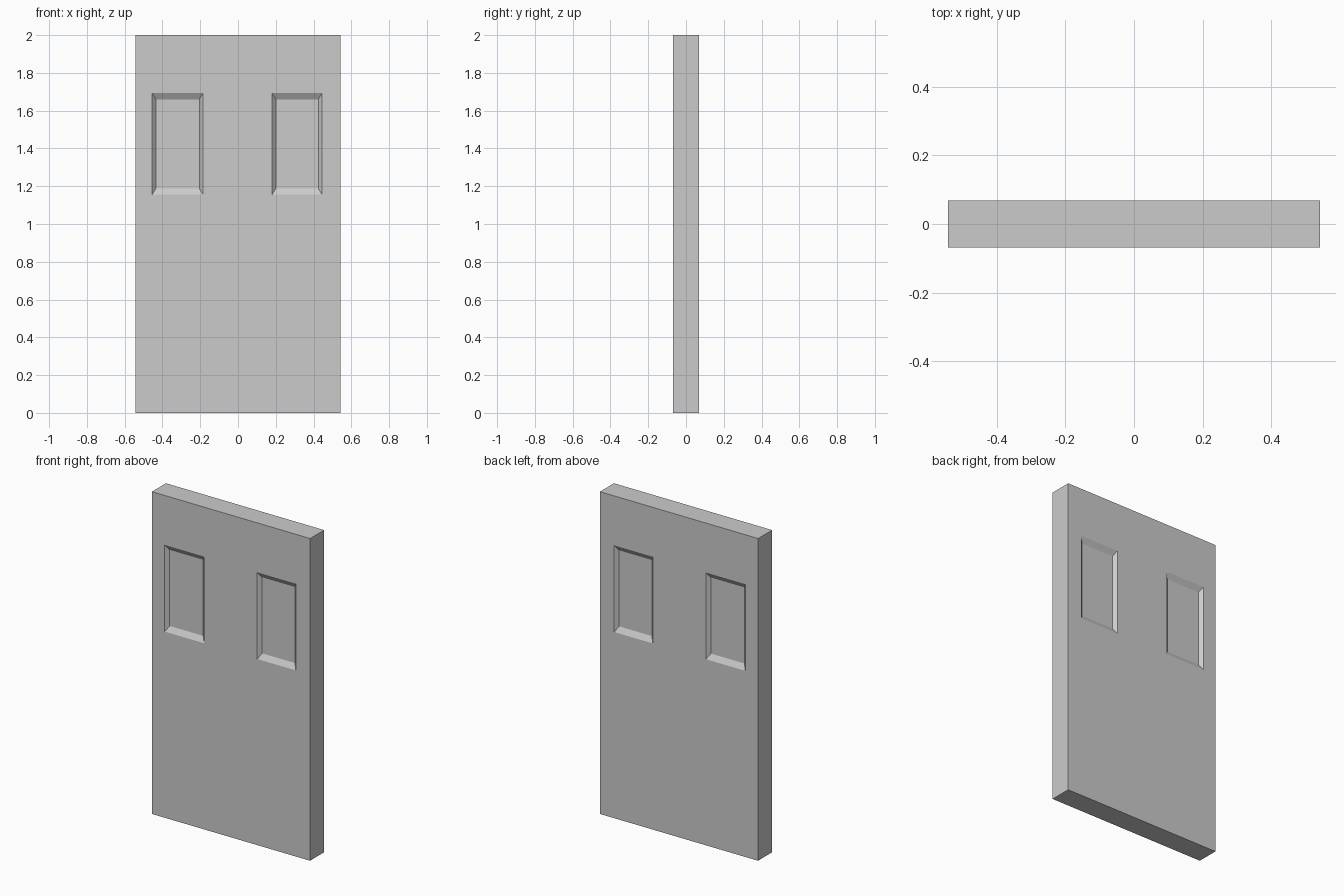
import bpy, bmesh
from mathutils import Vector

if "Cube" in bpy.data.objects:
    bpy.data.objects.remove(bpy.data.objects["Cube"])

HALF_W, HALF_T, HEIGHT = 0.543, 0.0685, 2.0
PANELS_X = [(-0.455, -0.185), (0.18, 0.445)]   # recess openings, left and right
PANEL_Z = (1.155, 1.693)
BEVEL_X, BEVEL_Z, DEPTH = 0.02, 0.033, 0.02

# Door slab
bm = bmesh.new()
bmesh.ops.create_cube(bm, size=1)
bmesh.ops.scale(bm, vec=(2 * HALF_W, 2 * HALF_T, HEIGHT), verts=bm.verts)
bmesh.ops.translate(bm, vec=(0, 0, HEIGHT / 2), verts=bm.verts)


def cut(point, normal):
    bmesh.ops.bisect_plane(bm, geom=bm.verts[:] + bm.edges[:] + bm.faces[:],
                           plane_co=point, plane_no=normal)


# Cut lines around the panel openings
for span in PANELS_X:
    for x in span:
        cut((x, 0, 0), (1, 0, 0))
for z in PANEL_Z:
    cut((0, 0, z), (0, 0, 1))


def is_panel(face):
    c = face.calc_center_median()
    return (abs(face.normal.y) > 0.9 and PANEL_Z[0] < c.z < PANEL_Z[1]
            and any(a < c.x < b for a, b in PANELS_X))


# Sunken panels with sloped borders, on front and back
bm.normal_update()
panels = [f for f in bm.faces if is_panel(f)]
for face in bmesh.ops.extrude_discrete_faces(bm, faces=panels)["faces"]:
    c = face.calc_center_median()
    for v in face.verts:
        v.co += Vector((BEVEL_X if v.co.x < c.x else -BEVEL_X,
                        DEPTH if c.y < 0 else -DEPTH,
                        BEVEL_Z if v.co.z < c.z else -BEVEL_Z))

bmesh.ops.recalc_face_normals(bm, faces=bm.faces)
mesh = bpy.data.meshes.new("door")
bm.to_mesh(mesh)
bm.free()
bpy.context.collection.objects.link(bpy.data.objects.new("door", mesh))
